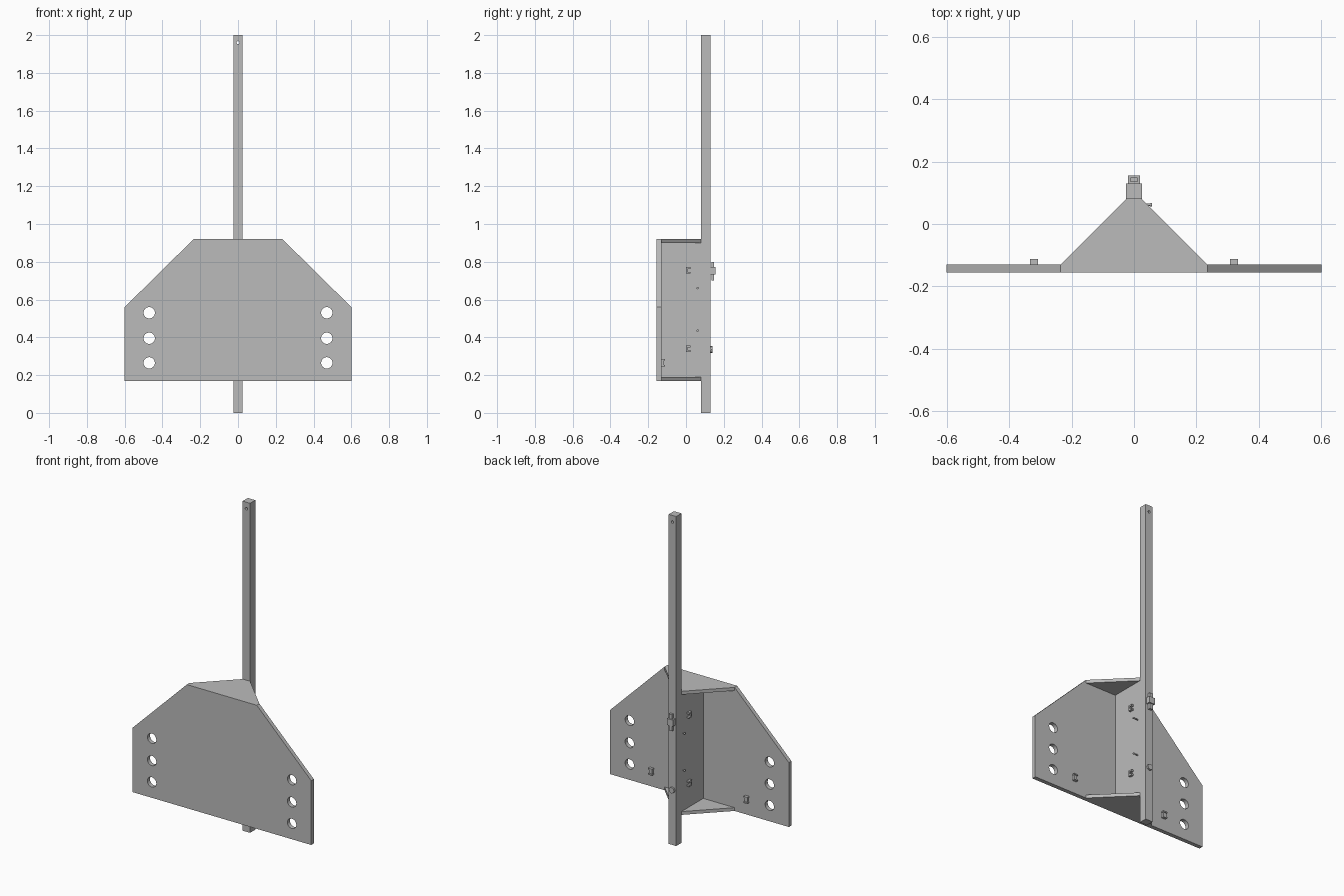
import bpy, bmesh, math
from mathutils import Vector

if "Cube" in bpy.data.objects:
    bpy.data.objects.remove(bpy.data.objects["Cube"], do_unlink=True)

grey = bpy.data.materials.new("steel_grey")
grey.use_nodes = True
colour = (0.5, 0.5, 0.5, 1)
grey.diffuse_color = colour
grey.node_tree.nodes["Principled BSDF"].inputs["Base Color"].default_value = colour


def finish(name, bm):
    bmesh.ops.recalc_face_normals(bm, faces=bm.faces)
    mesh = bpy.data.meshes.new(name)
    bm.to_mesh(mesh)
    bm.free()
    obj = bpy.data.objects.new(name, mesh)
    bpy.context.collection.objects.link(obj)
    mesh.materials.append(grey)
    return obj


def prism(name, points, push):
    """Extrude a flat outline along the push vector."""
    bm = bmesh.new()
    face = bm.faces.new([bm.verts.new(p) for p in points])
    ext = bmesh.ops.extrude_face_region(bm, geom=[face])
    verts = [g for g in ext["geom"] if isinstance(g, bmesh.types.BMVert)]
    bmesh.ops.translate(bm, verts=verts, vec=Vector(push))
    return finish(name, bm)


def box(name, x0, x1, y0, y1, z0, z1):
    return prism(name, [(x0, y0, z0), (x1, y0, z0), (x1, y1, z0), (x0, y1, z0)],
                 (0, 0, z1 - z0))


def rod(name, centre, radius, push, sides=24):
    """Cylinder starting at centre and running along push."""
    axis = Vector(push)
    turn = axis.to_track_quat("Z", "Y")
    ring = [Vector(centre) + turn @ Vector((radius * math.cos(a), radius * math.sin(a), 0))
            for a in (2 * math.pi * i / sides for i in range(sides))]
    return prism(name, ring, push)


def drill(target, cutters):
    for cutter in cutters:
        mod = target.modifiers.new("hole", "BOOLEAN")
        mod.operation = "DIFFERENCE"
        mod.solver = "EXACT"
        mod.object = cutter
        cutter.hide_render = True
        cutter.hide_viewport = True


# Large front plate with clipped shoulders and three holes per side
half = [(0.6, 0.17), (0.6, 0.56), (0.235, 0.92)]
outline = half + [(-x, z) for x, z in reversed(half)]
plate = prism("front_plate", [(x, -0.155, z) for x, z in outline], (0, 0.025, 0))
drill(plate, [rod("plate_hole_cutter", (s * 0.47, -0.2, z), 0.03, (0, 0.1, 0))
              for s in (-1, 1) for z in (0.265, 0.395, 0.53)])

# Square pole with a small hole at its tip
pole = box("pole", -0.025, 0.025, 0.08, 0.13, 0, 2)
drill(pole, [rod("pole_hole_cutter", (0, 0, 1.96), 0.008, (0, 0.2, 0), 16)])

# Web joining the plate to the pole, closed by tapering gussets
box("web", -0.025, 0.025, -0.13, 0.08, 0.18, 0.91)
for name, z in (("bottom_gusset", 0.17), ("top_gusset", 0.90)):
    prism(name, [(-0.235, -0.13, z), (0.235, -0.13, z), (0.025, 0.08, z), (-0.025, 0.08, z)],
          (0, 0, 0.02))

for side, s in (("left", 1), ("right", -1)):
    # Cleats on the back of the plate: a foot with two raised ends
    a, b = sorted((s * 0.31, s * 0.33))
    box(side + "_cleat_foot", a, b, -0.13, -0.117, 0.25, 0.28)
    for z in (0.245, 0.277):
        box(side + "_cleat_end", a - 0.003, b + 0.003, -0.13, -0.112, z, z + 0.008)

    # Small brackets on the web
    for z in (0.322, 0.737):
        a, b = sorted((s * 0.025, s * 0.04))
        box(side + "_web_bracket_back", a, b, 0.0, 0.008, z, z + 0.035)
        for dz in (0, 0.025):
            box(side + "_web_bracket_arm", a, b, 0.0, 0.025, z + dz, z + dz + 0.01)

    # Headed pins, longer on the left
    reach = 0.032 if s > 0 else 0.013
    for z in (0.435, 0.66):
        rod(side + "_pin", (s * 0.025, 0.062, z), 0.004, (s * reach, 0, 0), 12)
        rod(side + "_pin_head", (s * (0.02 + reach), 0.062, z), 0.006, (s * 0.006, 0, 0), 12)

# Clamp knob and lower button on the back of the pole
box("knob_block", -0.02, 0.02, 0.13, 0.155, 0.733, 0.772)
box("knob_wing", -0.011, 0.011, 0.134, 0.149, 0.70, 0.80)
rod("lower_button", (0, 0.13, 0.335), 0.018, (0, 0.011, 0), 8)
